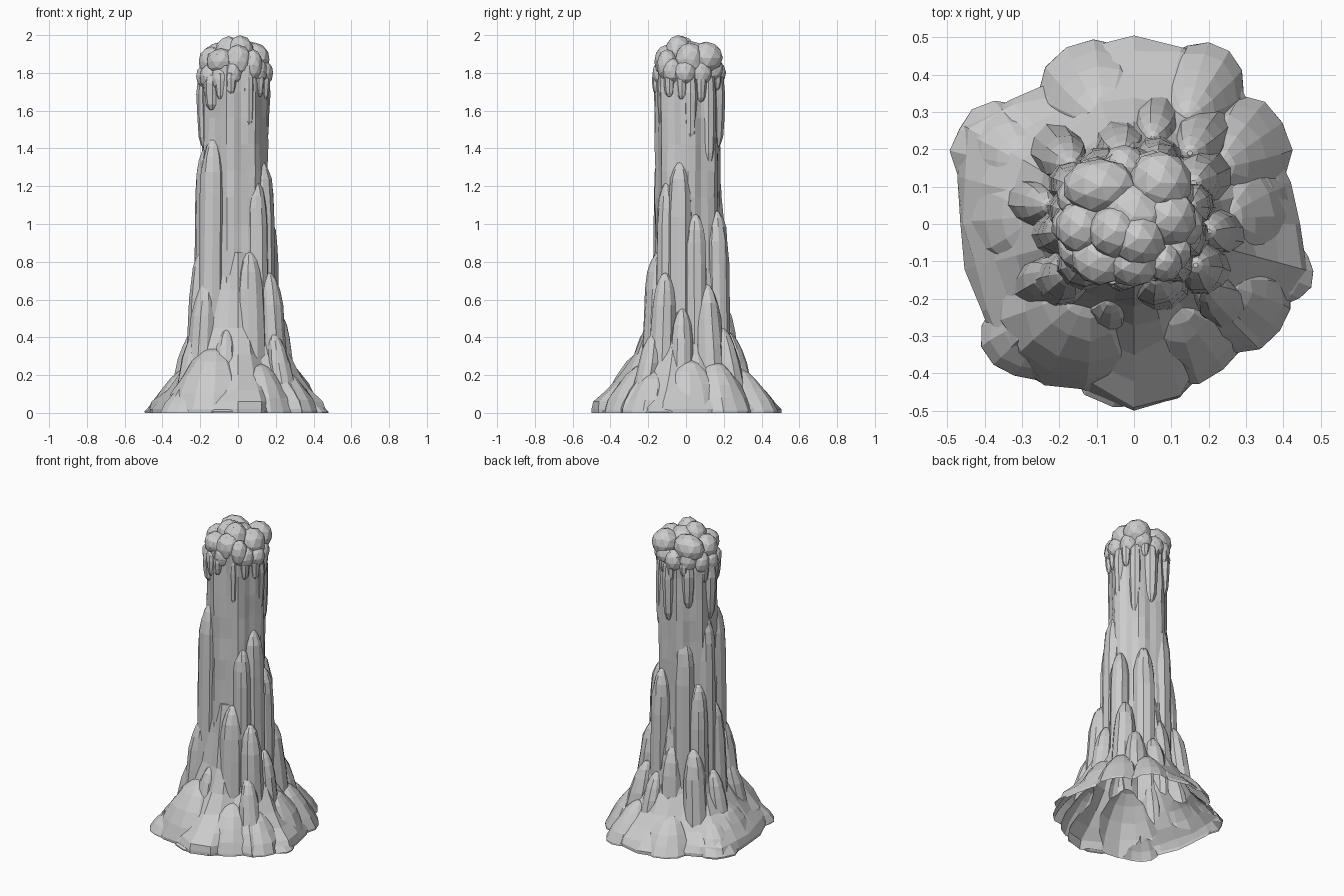
import bpy, bmesh, math, random

random.seed(7)
cube = bpy.data.objects.get("Cube")
if cube:
    bpy.data.objects.remove(cube)

stone = bpy.data.materials.new("grey_stone")
stone.use_nodes = True
GREY = (0.6, 0.6, 0.6, 1)
stone.diffuse_color = GREY
stone.node_tree.nodes["Principled BSDF"].inputs["Base Color"].default_value = GREY

scene_col = bpy.context.scene.collection
growths = bpy.data.collections.new("growths")
scene_col.children.link(growths)

AXIS = (-0.02, 0.01)      # centre of the tall column
SINK = -0.06              # parts run below the ground and are trimmed there


def wobble(amount):
    return random.uniform(-amount, amount)


def finish(name, bm, col):
    bmesh.ops.recalc_face_normals(bm, faces=bm.faces)
    mesh = bpy.data.meshes.new(name)
    bm.to_mesh(mesh)
    bm.free()
    mesh.materials.append(stone)
    obj = bpy.data.objects.new(name, mesh)
    col.objects.link(obj)
    return obj


def loft(name, rings, col):
    """Skin a stack of point rings and close both ends."""
    bm = bmesh.new()
    loops = [[bm.verts.new(p) for p in ring] for ring in rings]
    n = len(loops[0])
    for low, high in zip(loops, loops[1:]):
        for i in range(n):
            j = (i + 1) % n
            bm.faces.new((low[i], low[j], high[j], high[i]))
    for loop in (loops[0], loops[-1]):
        bm.faces.new(loop)
    bmesh.ops.triangulate(bm, faces=[f for f in bm.faces if len(f.verts) > 4])
    return finish(name, bm, col)


def ring(cx, cy, z, rx, ry, sides, rough=0.0, turn=0.0):
    pts = []
    for i in range(sides):
        a = turn + math.tau * i / sides
        k = 1 + wobble(rough)
        pts.append((cx + rx * k * math.cos(a), cy + ry * k * math.sin(a), z))
    return pts


def spire(x, y, top, r):
    """Upright finger with a blunt tip, flaring and leaning out at the foot."""
    flare = 1.1 + 0.5 * max(0, 1 - top)
    turn = random.random()
    rings = [ring(x * flare, y * flare, SINK, r * flare, r * flare, 10, 0.06, turn)]
    for drop, k in ((4.5, 1.04), (2.6, 0.96), (1.4, 0.8), (0.6, 0.56), (0.15, 0.3), (0, 0.1)):
        z = top - drop * r
        lean = 1 + (flare - 1) * (drop * r / top)
        rings.append(ring(x * lean, y * lean, z, r * k, r * k, 10, 0.07, turn))
    loft("spire", rings, growths)


def mound(x, y, rx, ry, h):
    """Lump at the foot whose crown slumps in toward the column."""
    turn = random.random()
    rings = [ring(x, y, SINK, rx, ry, 13, 0.04, turn)]
    for t, k in ((0.05, 1), (0.3, 0.9), (0.55, 0.73), (0.78, 0.52), (0.93, 0.3), (1, 0.08)):
        lean = 1 - 0.2 * t
        rings.append(ring(x * lean, y * lean, h * t, rx * k, ry * k, 13, 0.06, turn))
    loft("mound", rings, growths)


# Spreading foot: one lobed outline shrinking upward
OUTLINE = (.445, .435, .425, .44, .51, .49, .505, .49, .44, .47, .525, .49,
           .465, .47, .47, .51, .47, .465, .5, .48, .41, .475, .46, .48)
foot_rings = []
for z, s in ((SINK, 1), (0.02, 1), (0.06, 0.95), (0.12, 0.84), (0.2, 0.69),
             (0.31, 0.56), (0.45, 0.45), (0.65, 0.38), (0.85, 0.32)):
    rough = 0.05 if z > 0.02 else 0
    pts = []
    for i, r in enumerate(OUTLINE):
        a = math.tau * i / len(OUTLINE)
        d = r * s * (1 + wobble(rough))
        pts.append((d * math.cos(a), d * math.sin(a), z))
    foot_rings.append(pts)
body = loft("stone_pillar", foot_rings, scene_col)

# Fluted column
col_rings = []
SIDES = 28
for step in range(12):
    z = 0.3 + step * 0.14
    pts = []
    for i in range(SIDES):
        a = math.tau * i / SIDES
        flute = 0.01 * math.cos(7 * a + 0.6 * math.sin(step * 0.7))
        r = 0.17 + flute + wobble(0.004)
        pts.append((AXIS[0] + r * math.cos(a), AXIS[1] + r * math.sin(a), z))
    col_rings.append(pts)
loft("column", col_rings, growths)

# Fingers of stone: x, y, top height, radius
for s in ((-.13, -.1, 1.45, .067), (-.16, .03, 1.42, .06), (.125, -.03, 1.33, .065),
          (.1, -.1, 1.22, .052), (-.08, .13, 1.3, .065), (.06, .16, 1.07, .062),
          (.15, .05, 1.05, .058), (-.16, .1, 1.0, .06), (.06, -.14, .85, .075),
          (-.19, -.02, .85, .055), (-.17, -.13, .69, .068), (.165, -.11, .74, .065),
          (.16, .11, .68, .07), (-.03, .18, .6, .068), (-.17, .16, .6, .065),
          (.2, -.02, .55, .06), (-.06, -.2, .44, .06), (.15, .19, .45, .07),
          (-.23, .05, .44, .06), (.19, -.17, .42, .06), (-.21, -.13, .45, .06),
          (.05, .23, .42, .06)):
    spire(*s)

# Mounds around the foot: x, y, radii, height
for m in ((-.15, -.23, .23, .22, .35), (0, -.36, .18, .135, .14),
          (-.28, -.3, .14, .12, .17), (-.2, -.36, .07, .07, .2),
          (-.33, .03, .14, .21, .24), (-.36, .2, .13, .13, .18),
          (-.1, .34, .16, .16, .21), (.18, .36, .12, .13, .23),
          (.28, .19, .14, .16, .27), (.31, .02, .13, .18, .28),
          (.29, -.2, .14, .14, .23), (.4, -.13, .085, .09, .11),
          (.14, -.27, .16, .17, .26)):
    mound(*m)

# Fuse the trunk into one skin, then trim it open at the ground
mod = body.modifiers.new("fuse", "BOOLEAN")
mod.operation = "UNION"
mod.operand_type = "COLLECTION"
mod.collection = growths
mod.solver = "EXACT"
bpy.context.view_layer.update()
body.data = bpy.data.meshes.new_from_object(
    body.evaluated_get(bpy.context.evaluated_depsgraph_get()))
body.modifiers.remove(mod)
for part in list(growths.objects):
    bpy.data.objects.remove(part)
bpy.data.collections.remove(growths)
bm = bmesh.new()
bm.from_mesh(body.data)
bmesh.ops.bisect_plane(bm, geom=bm.verts[:] + bm.edges[:] + bm.faces[:],
                       plane_co=(0, 0, 0), plane_no=(0, 0, 1), clear_inner=True)
bm.to_mesh(body.data)
bm.free()
body.data.materials.clear()
body.data.materials.append(stone)


def bulb(x, y, z, rx, ry, rz):
    bm = bmesh.new()
    bmesh.ops.create_icosphere(bm, subdivisions=2, radius=1)
    for v in bm.verts:
        k = 1 + wobble(0.04)
        v.co = (x + v.co.x * rx * k, y + v.co.y * ry * k, z + v.co.z * rz)
    finish("cap_bulb", bm, scene_col)


def drip(angle, reach, top, tip, r):
    """Hanging run of stone, pointed where it leaves the cap and at its tip."""
    x = AXIS[0] + reach * math.cos(angle)
    y = AXIS[1] + reach * math.sin(angle)
    rings = [ring(x, y, top + (tip - top) * t, r * k, r * k, 8, 0.06)
             for t, k in ((0, 0.2), (0.1, 0.8), (0.3, 1), (0.6, 0.9),
                          (0.85, 0.75), (0.96, 0.45), (1, 0.1))]
    loft("drip", rings, scene_col)


# Crown and shoulder bulbs: position, radii
for b in ((-.05, -.02, 1.905, .075, .075, .09), (.01, -.04, 1.905, .075, .075, .095),
          (-.09, .1, 1.88, .1, .075, .085), (.07, .11, 1.88, .085, .085, .085),
          (.09, .02, 1.87, .08, .08, .09), (-.14, -.01, 1.86, .07, .075, .08),
          (-.09, -.09, 1.86, .08, .075, .07), (.0, -.1, 1.86, .075, .07, .09),
          (.08, -.1, 1.84, .05, .055, .085), (0, .02, 1.88, .1, .1, .09)):
    bulb(*b)

# Lower ring of drooping lobes: angle in degrees, height, radius
for deg, z, r in ((-5, 1.8, .06), (30, 1.8, .055), (62, 1.82, .06), (92, 1.8, .06),
                  (125, 1.81, .055), (155, 1.79, .055), (185, 1.78, .055),
                  (212, 1.78, .06), (240, 1.77, .05), (268, 1.8, .045), (325, 1.81, .055)):
    a = math.radians(deg)
    bulb(AXIS[0] + 0.148 * math.cos(a), AXIS[1] + 0.142 * math.sin(a), z, r, r, 0.07)
    drip(a + wobble(0.12), 0.163, 1.81, 1.68 + wobble(0.035), 0.03)

# Long runs down the column: angle in degrees, lowest point, radius
for deg, tip, r in ((5, 1.42, .036), (180, 1.4, .045), (126, 1.5, .04), (222, 1.6, .045),
                    (80, 1.4, .045), (300, 1.5, .03), (45, 1.3, .04)):
    drip(math.radians(deg), 0.155, 1.81, tip, r)
